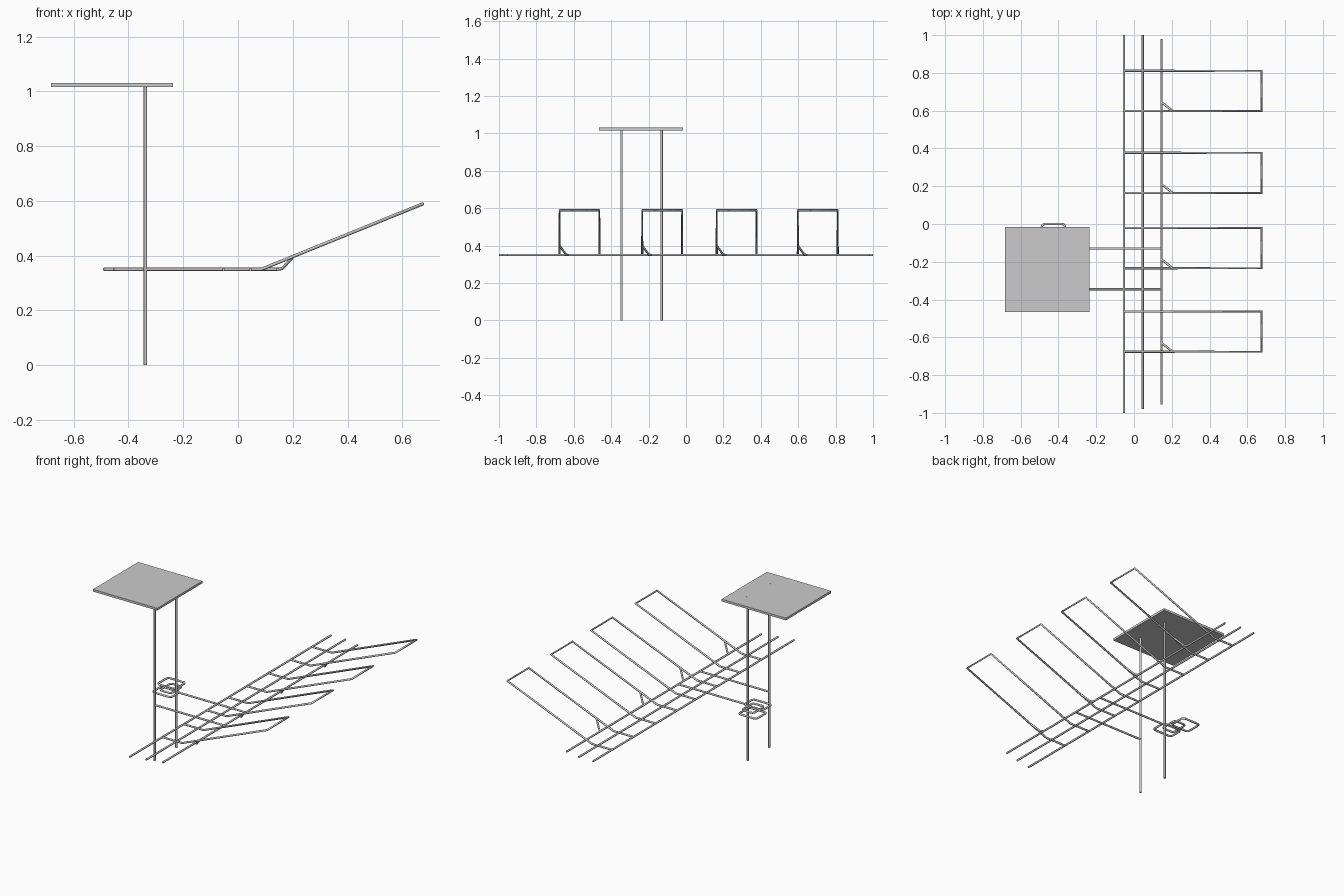
import bpy
import math

if "Cube" in bpy.data.objects:
    bpy.data.objects.remove(bpy.data.objects["Cube"])

Z = 0.35  # height of the horizontal frame


def tube(name, pts, r=0.0058, cyclic=False):
    """Round bar swept along straight segments."""
    cu = bpy.data.curves.new(name, 'CURVE')
    cu.dimensions = '3D'
    cu.bevel_depth = r
    cu.bevel_resolution = 2
    cu.use_fill_caps = True
    sp = cu.splines.new('POLY')
    sp.points.add(len(pts) - 1)
    for p, co in zip(sp.points, pts):
        p.co = (*co, 1)
    sp.use_cyclic_u = cyclic
    sp.use_smooth = True
    ob = bpy.data.objects.new(name, cu)
    bpy.context.collection.objects.link(ob)
    return ob


def rounded_loop(name, x0, x1, y0, y1, c=0.016):
    """Flat closed link with rounded corners."""
    corners = [(x1 - c, y1 - c, 0), (x0 + c, y1 - c, 90),
               (x0 + c, y0 + c, 180), (x1 - c, y0 + c, 270)]
    pts = []
    for cx, cy, start in corners:
        for i in range(4):
            a = math.radians(start + 30 * i)
            pts.append((cx + c * math.cos(a), cy + c * math.sin(a), Z))
    return tube(name, pts, 0.006, True)


# Flat top panel
bpy.ops.mesh.primitive_cube_add(size=1, location=(-0.46, -0.241, 1.0235))
panel = bpy.context.object
panel.name = "top_panel"
panel.scale = (0.447, 0.449, 0.014)

# Posts and the arms joining them to the rails
for i, y in enumerate((-0.345, -0.13)):
    tube(f"post_{i}", [(-0.338, y, 0), (-0.338, y, 1.031)], 0.0065)
    tube(f"arm_{i}", [(-0.338, y, Z), (0.145, y, Z)])

# Three long rails, staggered lengthwise
for i, (x, y0, y1) in enumerate(((-0.053, -1.0, 1.0), (0.046, -0.98, 1.0),
                                 (0.145, -0.955, 0.98))):
    tube(f"rail_{i}", [(x, y0, Z), (x, y1, Z)])

# Four tilted U-shaped racks, each with a small diagonal brace
for i, y in enumerate((-0.676, -0.234, 0.164, 0.598)):
    w = 0.213
    tube(f"rack_{i}", [(-0.053, y, Z), (0.085, y, Z), (0.675, y, 0.589),
                       (0.675, y + w, 0.589), (0.085, y + w, Z), (-0.053, y + w, Z)], 0.006)
    tube(f"brace_{i}", [(0.145, y + 0.046, Z), (0.162, y + 0.034, 0.353),
                        (0.202, y + 0.002, 0.397)])

# Linked flat loops around the rear post
rounded_loop("outer_link", -0.488, -0.365, -0.105, 0.0)
rounded_loop("middle_link", -0.43, -0.35, -0.165, -0.055)
rounded_loop("inner_link", -0.45, -0.32, -0.21, -0.12)
